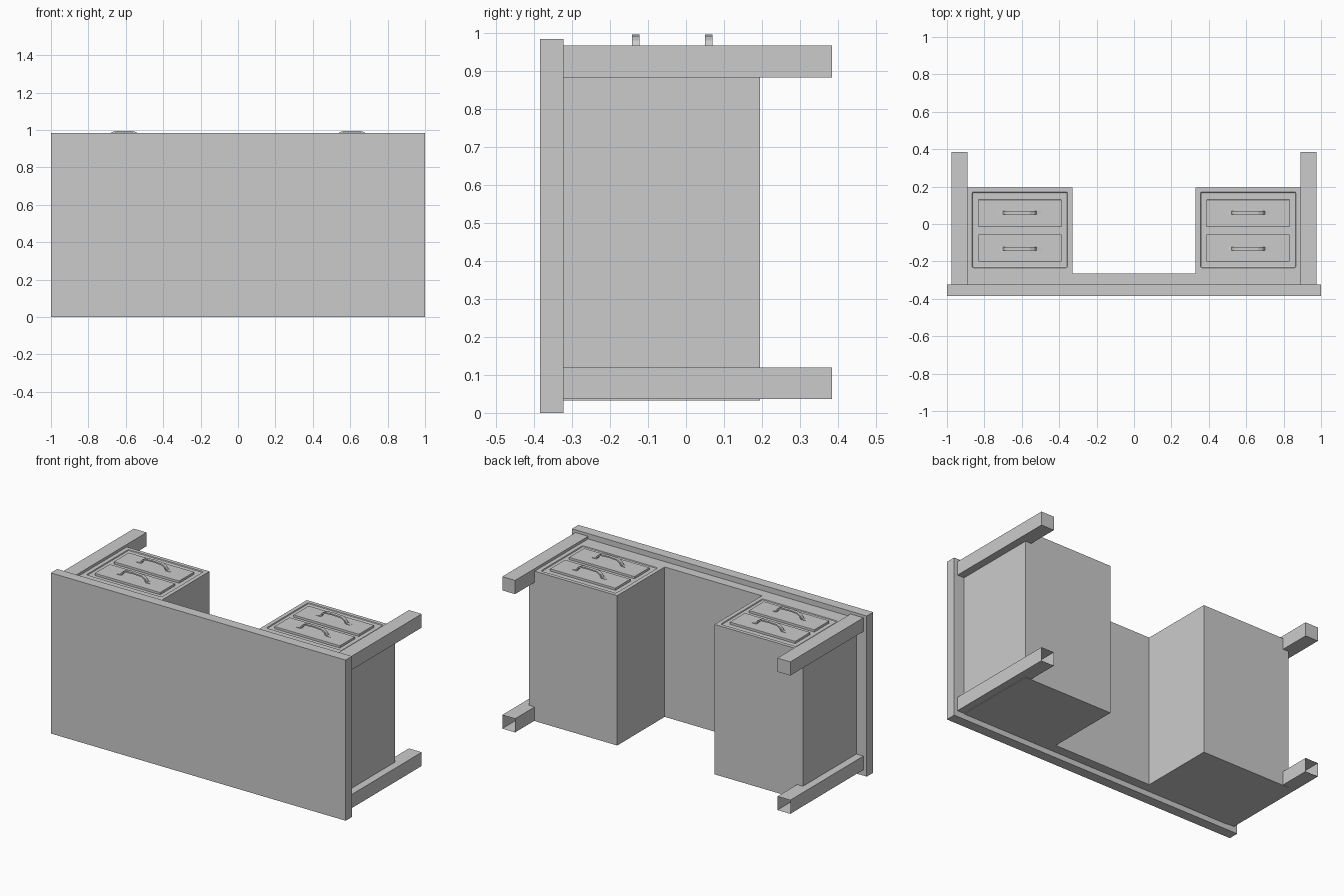
import bpy, bmesh

if "Cube" in bpy.data.objects:
    bpy.data.objects.remove(bpy.data.objects["Cube"])

TOP = 0.952   # height of the pedestal drawer face


def finish(bm, name):
    bmesh.ops.recalc_face_normals(bm, faces=bm.faces)
    mesh = bpy.data.meshes.new(name)
    bm.to_mesh(mesh)
    bm.free()
    ob = bpy.data.objects.new(name, mesh)
    bpy.context.collection.objects.link(ob)
    return ob


def prism(name, pts, lo, hi, axis='z'):
    """Extrude a closed 2D outline along z, or an xz outline along y."""
    put = (lambda p, d: (p[0], p[1], d)) if axis == 'z' else (lambda p, d: (p[0], d, p[1]))
    bm = bmesh.new()
    a = [bm.verts.new(put(p, lo)) for p in pts]
    b = [bm.verts.new(put(p, hi)) for p in pts]
    bm.faces.new(a)
    bm.faces.new(b)
    n = len(pts)
    for i in range(n):
        j = (i + 1) % n
        bm.faces.new((a[i], a[j], b[j], b[i]))
    return finish(bm, name)


def box(name, x0, x1, y0, y1, z0, z1):
    return prism(name, [(x0, y0), (x1, y0), (x1, y1), (x0, y1)], z0, z1)


def bevel(ob, width):
    m = ob.modifiers.new("bevel", 'BEVEL')
    m.width, m.segments = width, 2


# Desk top, standing upright on its edge
box("desk_top", -1, 1, -0.385, -0.323, 0, 0.985)

# Two pedestals joined by a back panel; their outer sides run into the legs
half = [(0.93, -0.323), (0.93, 0.195), (0.33, 0.195), (0.33, -0.265)]
outline = half + [(-x, y) for x, y in reversed(half)]
body = prism("pedestal_body", outline, 0.033, TOP)

for s, side in ((1, "right"), (-1, "left")):
    # Legs; the lower pair is open at the foot
    for z0, z1, level in ((0.036, 0.12, "lower"), (0.884, 0.968, "upper")):
        leg = box(f"{side}_{level}_leg", *sorted((s * 0.89, s * 0.977)), -0.323, 0.385, z0, z1)
        if level == "lower":
            bm = bmesh.new()
            bm.from_mesh(leg.data)
            foot = [f for f in bm.faces if f.calc_center_median().y > 0.38]
            bmesh.ops.delete(bm, geom=foot, context='FACES_ONLY')
            bm.to_mesh(leg.data)
            bm.free()

    # Shallow recess around the drawers
    cx = s * 0.61
    cutter = box(f"{side}_recess_cutter", cx - 0.255, cx + 0.255, -0.234, 0.172, TOP - 0.008, TOP + 0.05)
    bevel(cutter, 0.008)
    cutter.hide_render = True
    cutter.hide_viewport = True
    cut = body.modifiers.new(f"{side}_recess", 'BOOLEAN')
    cut.operation, cut.object, cut.solver = 'DIFFERENCE', cutter, 'EXACT'

    # Drawer fronts with arched pulls
    for i, y in enumerate((-0.128, 0.057), 1):
        front = box(f"{side}_drawer_front_{i}", cx - 0.222, cx + 0.222, y - 0.073, y + 0.073, TOP - 0.02, TOP + 0.006)
        bevel(front, 0.002)
        arch = [(-0.115, 0.0), (-0.09, 0.004), (-0.078, 0.022), (-0.055, 0.034), (0, 0.037),
                (0.055, 0.034), (0.078, 0.022), (0.09, 0.004), (0.115, 0.0)]
        zb = TOP + 0.007
        upper = [(cx + x, zb + z) for x, z in arch]
        lower = [(cx + x * 0.95, zb + z - 0.008) for x, z in reversed(arch)]
        hy = -0.132 if i == 1 else 0.06
        prism(f"{side}_drawer_pull_{i}", upper + lower, hy - 0.01, hy + 0.01, axis='y')
